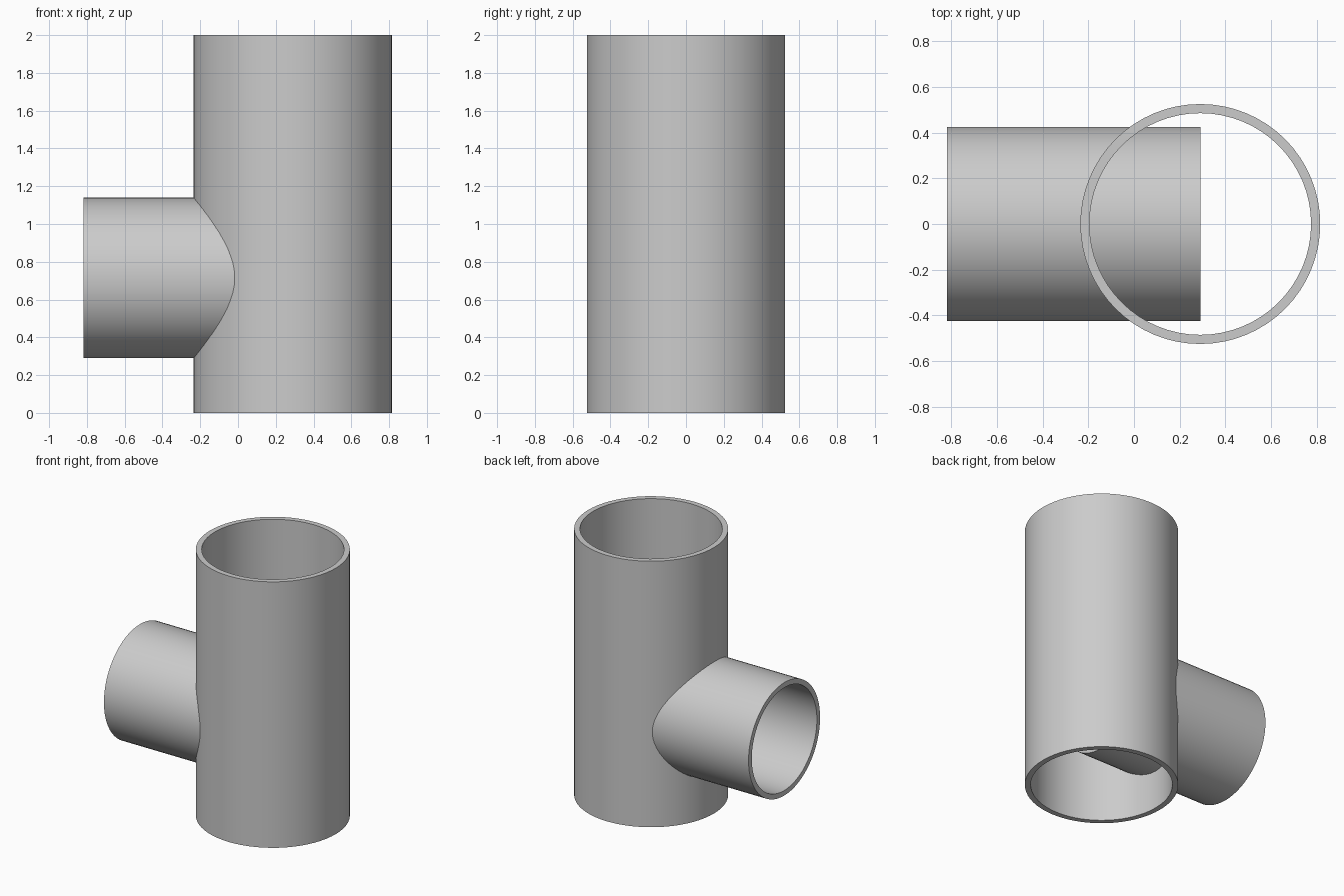
import bpy
import math
from mathutils import Matrix

cube = bpy.data.objects.get("Cube")
if cube:
    bpy.data.objects.remove(cube, do_unlink=True)

# Single grey finish for the whole fitting
grey = bpy.data.materials.new("pipe grey")
grey.use_nodes = True
colour = (0.6, 0.6, 0.6, 1)
grey.diffuse_color = colour
grey.node_tree.nodes["Principled BSDF"].inputs["Base Color"].default_value = colour

SEGMENTS = 64


def tube(name, outer, inner, length, matrix):
    """Open-ended pipe along local z, starting at its origin."""
    profile = [(outer, 0), (outer, length), (inner, length), (inner, 0)]
    verts, faces = [], []
    count = len(profile)
    for i in range(SEGMENTS):
        a = 2 * math.pi * i / SEGMENTS
        verts += [(r * math.cos(a), r * math.sin(a), z) for r, z in profile]
        here, there = i * count, (i + 1) % SEGMENTS * count
        for k in range(count):
            n = (k + 1) % count
            faces.append((here + k, there + k, there + n, here + n))
    mesh = bpy.data.meshes.new(name)
    mesh.from_pydata(verts, [], faces)
    mesh.transform(matrix)
    mesh.materials.append(grey)
    obj = bpy.data.objects.new(name, mesh)
    bpy.context.collection.objects.link(obj)
    bpy.ops.object.select_all(action="DESELECT")
    obj.select_set(True)
    bpy.context.view_layer.objects.active = obj
    bpy.ops.object.shade_smooth_by_angle(angle=math.radians(30))
    return obj


# Upright main pipe
tube("main_pipe", 0.525, 0.485, 2.0, Matrix.Translation((0.29, 0, 0)))

# Side branch, running from its open mouth to the main pipe's axis
tube("branch_pipe", 0.425, 0.387, 1.108,
     Matrix.Translation((-0.818, 0, 0.715)) @ Matrix.Rotation(math.pi / 2, 4, "Y"))
